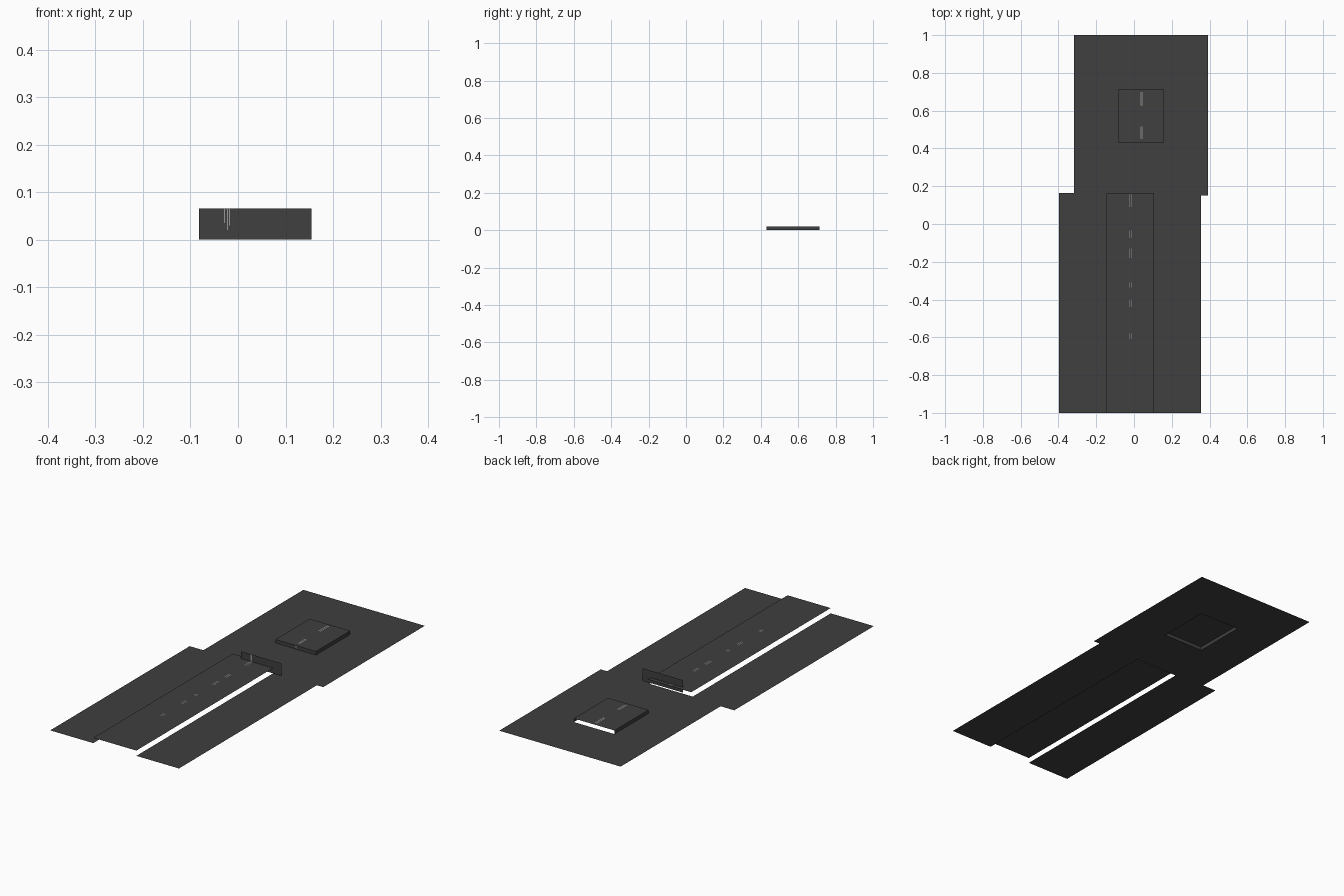
import bpy

if "Cube" in bpy.data.objects:
    bpy.data.objects.remove(bpy.data.objects["Cube"])


def material(name, value):
    m = bpy.data.materials.new(name)
    m.diffuse_color = (value, value, value, 1)
    m.use_nodes = True
    m.node_tree.nodes["Principled BSDF"].inputs["Base Color"].default_value = m.diffuse_color
    return m


asphalt = material("dark_asphalt", 0.05)
paint = material("pale_grey_paint", 0.3)


def build(name, verts, faces, mat):
    mesh = bpy.data.meshes.new(name)
    mesh.from_pydata(verts, [], faces)
    mesh.materials.append(mat)
    ob = bpy.data.objects.new(name, mesh)
    bpy.context.collection.objects.link(ob)
    return ob


def flat(name, x0, x1, y0, y1, z, mat):
    """Horizontal sheet facing up."""
    return build(name, [(x0, y0, z), (x1, y0, z), (x1, y1, z), (x0, y1, z)],
                 [(0, 1, 2, 3)], mat)


def upright(name, x0, x1, y, z0, z1, mat):
    """Vertical sheet facing the front."""
    return build(name, [(x0, y, z0), (x1, y, z0), (x1, y, z1), (x0, y, z1)],
                 [(0, 1, 2, 3)], mat)


# Rear ground with an opening under the raised platform
BX0, BX1, BY0, BY1, BH = -0.082, 0.155, 0.43, 0.715, 0.019
xs, ys = (-0.318, BX0, BX1, 0.392), (0.152, BY0, BY1, 1.0)
grid = [(x, y, 0) for y in ys for x in xs]
cells = [(j * 4 + i, j * 4 + i + 1, j * 4 + i + 5, j * 4 + i + 4)
         for j in range(3) for i in range(3) if (i, j) != (1, 1)]
build("rear_ground", grid, cells, asphalt)

# Raised platform, open at the back and bottom
rim = [(BX0, BY0), (BX1, BY0), (BX1, BY1), (BX0, BY1)]
build("raised_platform", [(x, y, z) for z in (0, BH) for x, y in rim],
      [(4, 5, 6, 7), (0, 1, 5, 4), (1, 2, 6, 5), (3, 0, 4, 7)], asphalt)

# Front ground: two side sheets and a floating middle strip
SX0, SX1, Y0, Y1, SZ = -0.146, 0.106, -1.0, 0.165, 0.028
flat("front_ground_left", -0.398, SX0, Y0, Y1, 0, asphalt)
flat("front_ground_right", SX1, 0.355, Y0, Y1, 0, asphalt)
flat("middle_strip", SX0, SX1, Y0, Y1, SZ, asphalt)

# Low upright wall between the two grounds
WY = 0.142
upright("low_wall", BX0, BX1, WY, 0, 0.066, asphalt)

# Thin painted line pairs
LIFT = 0.001
for y0, y1 in ((0.09, 0.16), (-0.075, -0.035), (-0.18, -0.13),
               (-0.335, -0.31), (-0.44, -0.40), (-0.61, -0.58)):
    for x in (-0.027, -0.017):
        flat("strip_marking", x, x + 0.003, y0, y1, SZ + LIFT, paint)
for y0, y1 in ((0.45, 0.515), (0.625, 0.70)):
    for x in (0.031, 0.040):
        flat("platform_marking", x, x + 0.004, y0, y1, BH + LIFT, paint)
for x, z in ((-0.029, 0.035), (-0.023, 0.02), (-0.019, 0.03)):
    upright("wall_marking", x, x + 0.002, WY - LIFT, z, 0.066, paint)
for x in (0.034, 0.041):
    upright("platform_front_marking", x, x + 0.003, BY0 - LIFT, 0.004, BH, paint)
